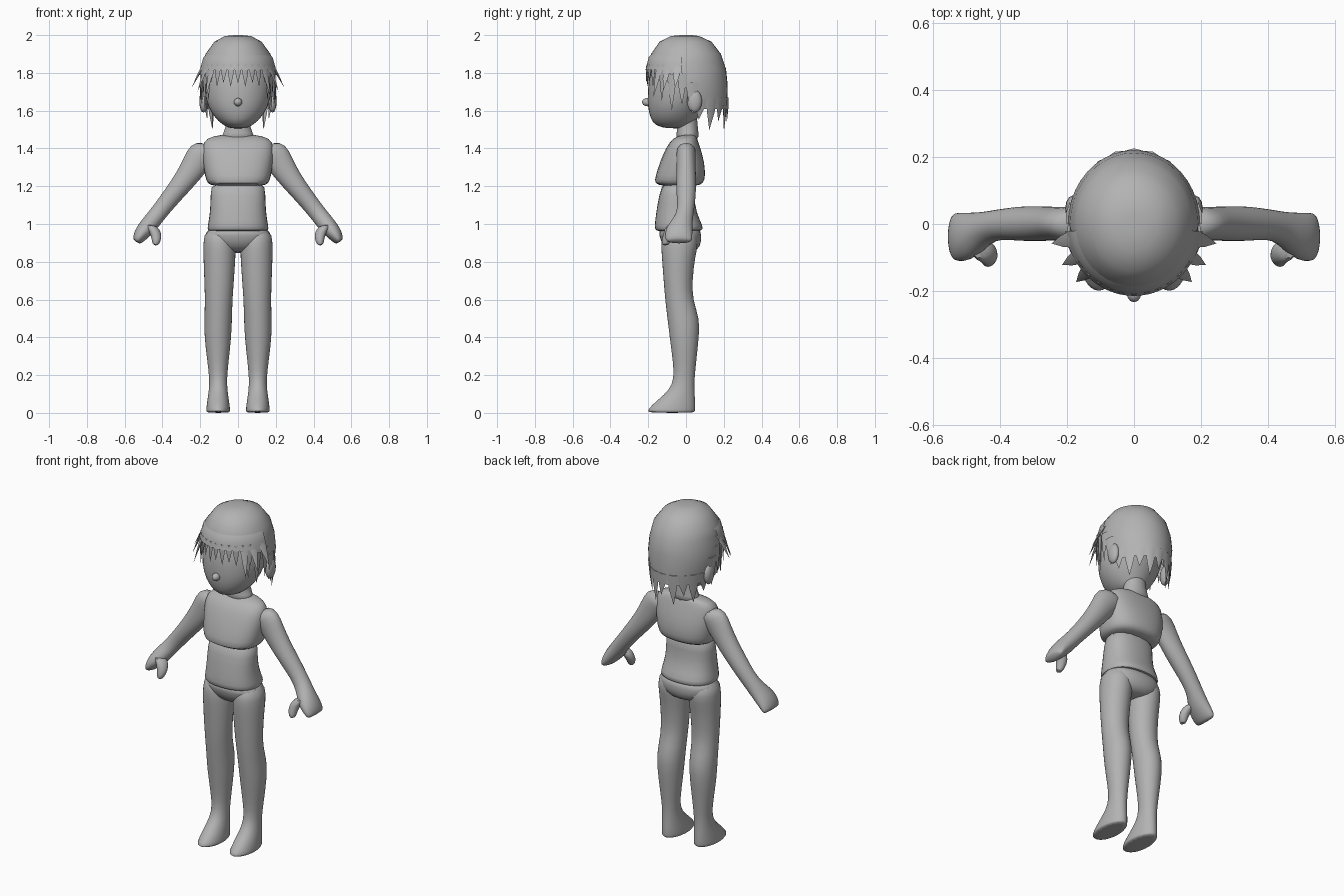
import bpy, bmesh, math
from math import sin, cos, radians
from mathutils import Vector

if "Cube" in bpy.data.objects:
    bpy.data.objects.remove(bpy.data.objects["Cube"])

grey = bpy.data.materials.new("plain grey")
grey.use_nodes = True
COLOUR = (0.45, 0.45, 0.45, 1)
grey.diffuse_color = COLOUR
grey.node_tree.nodes["Principled BSDF"].inputs["Base Color"].default_value = COLOUR


def finish(bm, name, mirror=False, subdiv=0, angle=60):
    bmesh.ops.recalc_face_normals(bm, faces=bm.faces)
    mesh = bpy.data.meshes.new(name)
    bm.to_mesh(mesh)
    bm.free()
    mesh.materials.append(grey)
    ob = bpy.data.objects.new(name, mesh)
    bpy.context.collection.objects.link(ob)
    if mirror:
        m = ob.modifiers.new("mirror", "MIRROR")
        m.use_mirror_merge = False
    if subdiv:
        ob.modifiers.new("smooth", "SUBSURF").levels = subdiv
        ob.modifiers["smooth"].render_levels = subdiv
    bpy.ops.object.select_all(action="DESELECT")
    ob.select_set(True)
    bpy.context.view_layer.objects.active = ob
    bpy.ops.object.shade_smooth_by_angle(angle=radians(angle))
    return ob


def power(v, p):
    return math.copysign(abs(v) ** p, v)


def loft(name, rings, tilt=0, mirror=False, square=1.0, n=16, subdiv=1, angle=60):
    """Each ring is (centre x, front y, back y, z, half width)."""
    bm = bmesh.new()
    loops = []
    for x, front, back, z, w in rings:
        mid, depth = (front + back) / 2, (back - front) / 2
        loop = []
        for i in range(n):
            a = math.tau * i / n
            s = w * power(cos(a), square)
            loop.append(bm.verts.new((x + s * cos(tilt), mid + depth * power(sin(a), square),
                                      z + s * sin(tilt))))
        loops.append(loop)
    for lo, hi in zip(loops, loops[1:]):
        for i in range(n):
            j = (i + 1) % n
            bm.faces.new((lo[i], lo[j], hi[j], hi[i]))
    bm.faces.new(loops[0])
    bm.faces.new(loops[-1])
    return finish(bm, name, mirror, subdiv, angle)


def ball(name, centre, size, mirror=False):
    bm = bmesh.new()
    bmesh.ops.create_uvsphere(bm, u_segments=12, v_segments=8, radius=1)
    for v in bm.verts:
        v.co = Vector(centre) + v.co * Vector(size)
    return finish(bm, name, mirror)


# Torso: upper garment with an overhanging hem, waist, and pelvis
loft("chest", [(0, -.02, .05, 1.475, .09), (0, -.07, .06, 1.455, .175), (0, -.105, .075, 1.41, .195),
               (0, -.14, .1, 1.33, .19), (0, -.165, .105, 1.25, .178), (0, -.17, .095, 1.215, .165),
               (0, -.13, .06, 1.2, .14)], square=.8)
loft("waist", [(0, -.12, .05, 1.24, .145), (0, -.145, .045, 1.15, .148), (0, -.16, .055, 1.06, .15),
               (0, -.17, .095, .985, .165), (0, -.165, .09, .965, .165), (0, -.13, .05, .96, .14)], square=.85)
loft("pelvis", [(0, -.15, .075, .99, .162), (0, -.145, .085, .94, .178), (0, -.125, .08, .88, .15),
                (0, -.07, .04, .845, .06)], square=.85)
loft("neck", [(0, -.06, .07, 1.44, .11), (0, -.05, .068, 1.48, .075), (0, -.045, .06, 1.54, .062),
              (0, -.05, .06, 1.6, .07)])

# Legs with feet
loft("leg", [(.1, -.12, .05, .98, .075), (.098, -.135, .07, .9, .088), (.098, -.13, .05, .83, .087),
             (.1, -.12, .035, .7, .08), (.102, -.112, .036, .6, .074), (.105, -.1, .075, .5, .075),
             (.107, -.088, .07, .4, .073), (.106, -.07, .055, .27, .057), (.105, -.064, .046, .18, .047),
             (.105, -.09, .046, .12, .05), (.105, -.15, .05, .07, .058), (.105, -.2, .052, .025, .064),
             (.105, -.205, .05, .008, .064), (.105, -.19, .045, 0, .06)], mirror=True)

# Arms with mitten hands, and thumbs
loft("arm", [(.13, -.05, .055, 1.4, .07), (.19, -.052, .052, 1.375, .082), (.23, -.05, .052, 1.31, .07),
             (.28, -.052, .054, 1.235, .06), (.34, -.052, .054, 1.16, .052), (.4, -.045, .045, 1.085, .047),
             (.44, -.06, .038, 1.035, .046), (.475, -.1, .035, .99, .048), (.51, -.115, .035, .95, .042),
             (.532, -.11, .035, .917, .03), (.54, -.1, .025, .905, .018)], tilt=radians(36), mirror=True)
loft("thumb", [(.465, -.11, -.03, 1.0, .04), (.435, -.12, -.05, .955, .035), (.432, -.13, -.075, .915, .026),
               (.438, -.13, -.09, .885, .015)], tilt=radians(10), mirror=True, n=10)

# Head, nose and ears
loft("head", [(0, -.1, .03, 1.505, .04), (0, -.165, .04, 1.52, .075), (0, -.19, .06, 1.555, .12),
              (0, -.207, .1, 1.62, .165), (0, -.207, .14, 1.7, .183), (0, -.2, .16, 1.8, .185),
              (0, -.14, .13, 1.91, .14), (0, -.06, .06, 1.95, .05)])
ball("nose", (0, -.205, 1.645), (.022, .028, .022))
ball("ear", (.183, .045, 1.65), (.022, .04, .06), mirror=True)

# Hair outline: height, half width, front y, back y
PROFILE = [(2.0, .02, -.03, .03), (1.995, .07, -.08, .07), (1.965, .125, -.14, .135),
           (1.9, .172, -.185, .185), (1.82, .19, -.2, .212), (1.74, .197, -.2, .22),
           (1.62, .18, -.19, .22), (1.5, .165, -.18, .215)]


def on_hair(a, z, grow=1.0):
    """Point on the hair outline at angle a and height z."""
    z = min(z, 2.0)
    for p, q in zip(PROFILE, PROFILE[1:]):
        if z >= q[0]:
            break
    t = (p[0] - z) / (p[0] - q[0])
    w, f, b = (p[k] + (q[k] - p[k]) * t for k in (1, 2, 3))
    y = b * sin(a) if sin(a) > 0 else -f * sin(a)
    return Vector((w * cos(a) * grow, y * grow, z))


def hem(a):
    """Height of the hair edge: high over the face, low at the nape."""
    s = sin(a)
    return 1.82 if s < -.45 else 1.79 if s < -.1 else 1.72 if s < .3 else 1.61


def hair_shell(name, start, end, grow, drop=0.0):
    bm = bmesh.new()
    n = 40
    rows = []
    heights = [2, 1.995, 1.982, 1.965, 1.935, 1.9, 1.86, 1.82, 1.78, 1.74, 1.68, 1.61]
    for z in heights:
        row = []
        for i in range(n + 1):
            a = radians(start + (end - start) * i / n)
            p = on_hair(a, max(z, hem(a)), grow)
            p.z -= drop * max(0, (p.z - 1.8) / .2)
            row.append(bm.verts.new(p))
        rows.append(row)
    for hi, lo in zip(rows, rows[1:]):
        for i in range(n):
            bm.faces.new((hi[i], hi[i + 1], lo[i + 1], lo[i]))
    bm.faces.new(rows[0])
    bmesh.ops.remove_doubles(bm, verts=bm.verts, dist=.0005)
    return finish(bm, name)


hair_shell("crown_hair", 0, 360, 1.0)
hair_shell("fringe_hair", 186, 354, 1.07, drop=.035)


def lock(bm, angle, root, tip, width, flare=1.0, grow=1.0, sweep=0):
    """Pointed hair lock hanging from the shell."""
    a, half = radians(angle), radians(width / 2)
    base = [on_hair(a - half, root, grow), on_hair(a, root, grow + .025),
            on_hair(a + half, root, grow), on_hair(a, root, grow - .08)]
    end = on_hair(a + radians(sweep), tip, flare)
    middle = [(p + end) / 2 + (p - base[3]) * .12 for p in base]
    vb, vm = [bm.verts.new(p) for p in base], [bm.verts.new(p) for p in middle]
    ve = bm.verts.new(end)
    for i in range(4):
        j = (i + 1) % 4
        bm.faces.new((vb[i], vb[j], vm[j], vm[i]))
        bm.faces.new((vm[i], vm[j], ve))
    bm.faces.new(vb)


# Fringe points over the brow
bm = bmesh.new()
for i in range(11):
    lock(bm, 215 + i * 11, 1.845, 1.725 + .02 * (i % 2), 12, 1.05, 1.05)
finish(bm, "fringe_locks", angle=35)

# Side locks: some flick outward, some hang by the cheeks
bm = bmesh.new()
for angle, root, tip, width, flare in [(347, 1.85, 1.72, 16, 1.3), (331, 1.84, 1.7, 14, 1.28),
                                       (316, 1.84, 1.67, 14, 1.28), (338, 1.81, 1.6, 16, 1.06),
                                       (322, 1.82, 1.65, 12, 1.08), (354, 1.8, 1.63, 15, 1.06),
                                       (8, 1.75, 1.58, 18, 1.1)]:
    lock(bm, angle, root, tip, width, flare, 1.02)
finish(bm, "side_locks", mirror=True, angle=35)

# Nape locks
bm = bmesh.new()
for i in range(9):
    lock(bm, 22 + i * 17, 1.67, 1.56 - .05 * (i % 2) - .02 * sin(radians(22 + i * 17)), 20,
         1.0, 1.0, sweep=4 if i > 4 else -4)
finish(bm, "nape_locks", angle=35)
